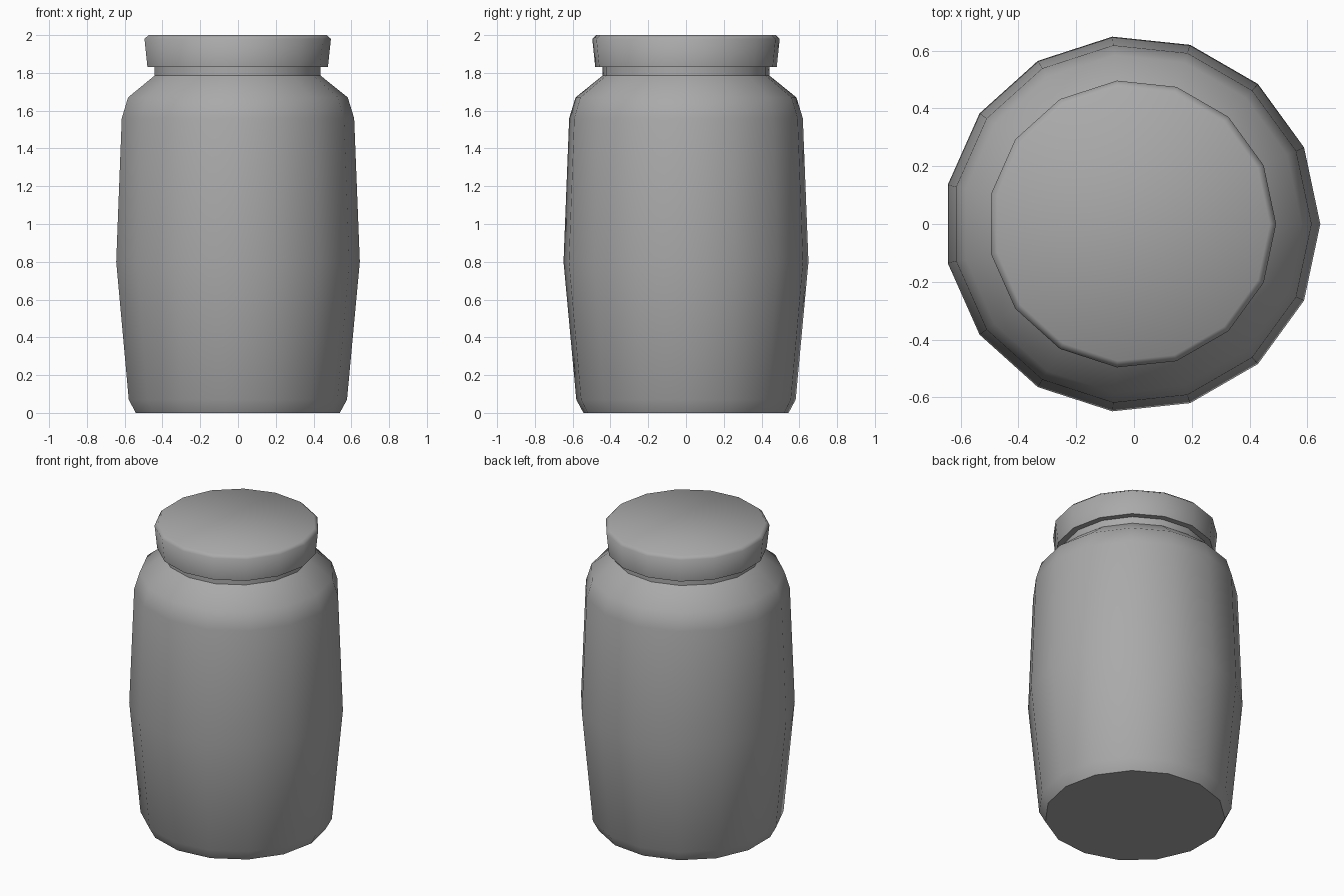
import bpy, bmesh, math

SIDES = 15
CENTRE_X = -0.007  # an odd side count sits slightly off its centre

old = bpy.data.objects.get("Cube")
if old:
    bpy.data.objects.remove(old, do_unlink=True)

grey = bpy.data.materials.new("plain grey")
grey.use_nodes = True
colour = (0.4, 0.4, 0.4, 1)
grey.diffuse_color = colour
grey.node_tree.nodes["Principled BSDF"].inputs["Base Color"].default_value = colour


def lathe(name, profile, smooth_angle, cap_bottom, cap_top):
    """Turn a (radius, height) profile into a faceted round part."""
    bm = bmesh.new()
    rings = []
    for r, z in profile:
        rings.append([bm.verts.new((r * math.cos(math.tau * i / SIDES),
                                    r * math.sin(math.tau * i / SIDES), z))
                      for i in range(SIDES)])
    for low, high in zip(rings, rings[1:]):
        for i in range(SIDES):
            j = (i + 1) % SIDES
            bm.faces.new((low[i], low[j], high[j], high[i]))
    if cap_bottom:
        bm.faces.new(rings[0][::-1])
    if cap_top:
        bm.faces.new(rings[-1])
    mesh = bpy.data.meshes.new(name)
    bm.to_mesh(mesh)
    bm.free()
    mesh.materials.append(grey)
    obj = bpy.data.objects.new(name, mesh)
    obj.location.x = CENTRE_X
    bpy.context.collection.objects.link(obj)
    bpy.ops.object.select_all(action="DESELECT")
    obj.select_set(True)
    bpy.context.view_layer.objects.active = obj
    bpy.ops.object.shade_smooth_by_angle(angle=math.radians(smooth_angle))
    return obj


# Body with bulging wall, rounded shoulder and short neck
lathe("jar_body", [(0.546, 0), (0.584, 0.07), (0.652, 0.8), (0.622, 1.56),
                   (0.588, 1.67), (0.445, 1.785), (0.445, 1.83)], 50, True, False)

# Lid with open underside around the neck and a bevelled top edge
lathe("lid", [(0.445, 1.83), (0.483, 1.83), (0.499, 1.98), (0.477, 2.0)],
      56, False, True)
